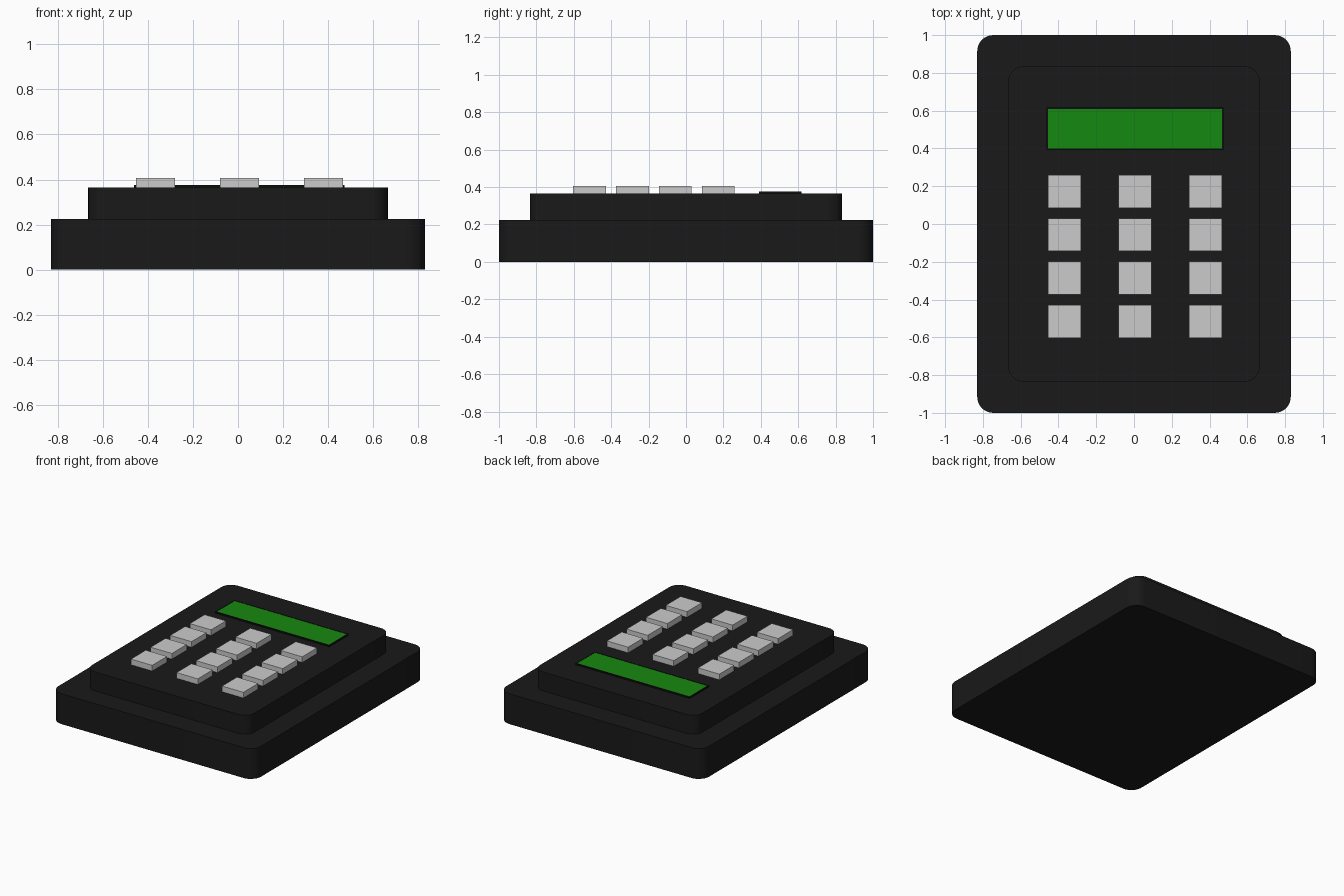
import bpy, bmesh

if "Cube" in bpy.data.objects:
    bpy.data.objects.remove(bpy.data.objects["Cube"])


def material(name, rgb):
    m = bpy.data.materials.new(name)
    m.diffuse_color = (*rgb, 1)
    m.use_nodes = True
    m.node_tree.nodes["Principled BSDF"].inputs["Base Color"].default_value = m.diffuse_color
    return m


def box(name, x, y, z, mat=None, radius=0.0, segments=8):
    """Box spanning the given ranges, with optional rounded vertical corners."""
    bm = bmesh.new()
    bmesh.ops.create_cube(bm, size=1)
    for v in bm.verts:
        v.co = [r[0] + (c + 0.5) * (r[1] - r[0]) for c, r in zip(v.co, (x, y, z))]
    if radius:
        upright = [e for e in bm.edges if abs(e.verts[0].co.z - e.verts[1].co.z) > 1e-4]
        bmesh.ops.bevel(bm, geom=upright, offset=radius, segments=segments,
                        profile=0.5, affect='EDGES')
    mesh = bpy.data.meshes.new(name)
    bm.to_mesh(mesh)
    bm.free()
    ob = bpy.data.objects.new(name, mesh)
    bpy.context.collection.objects.link(ob)
    if mat:
        mesh.materials.append(mat)
    if radius:
        bpy.ops.object.select_all(action='DESELECT')
        ob.select_set(True)
        bpy.context.view_layer.objects.active = ob
        bpy.ops.object.shade_smooth_by_angle(angle=0.6)
    return ob


black = material("black_plastic", (0.01, 0.01, 0.01))
frame_black = material("frame_black", (0.004, 0.006, 0.004))
green = material("display_green", (0.008, 0.25, 0.005))

# Stepped body
box("base", (-0.83, 0.83), (-1, 1), (0, 0.225), black, 0.085)
box("upper_body", (-0.665, 0.665), (-0.835, 0.835), (0.225, 0.365), black, 0.08)

# Display: four frame bars around a green panel
fx, fy = (-0.462, 0.473), (0.391, 0.617)
px, py = (-0.454, 0.465), (0.40, 0.608)
fz = (0.365, 0.376)
box("display_frame_front", fx, (fy[0], py[0]), fz, frame_black)
box("display_frame_back", fx, (py[1], fy[1]), fz, frame_black)
box("display_frame_left", (fx[0], px[0]), py, fz, frame_black)
box("display_frame_right", (px[1], fx[1]), py, fz, frame_black)
box("display_panel", px, py, (0.365, 0.375), green)

# Keypad: three columns by four rows
half = 0.087
for row, cy in enumerate((0.172, -0.057, -0.286, -0.516)):
    for col, cx in enumerate((-0.367, 0.006, 0.379)):
        box(f"key_row{row + 1}_column{col + 1}", (cx - half, cx + half),
            (cy - half, cy + half), (0.365, 0.407))
